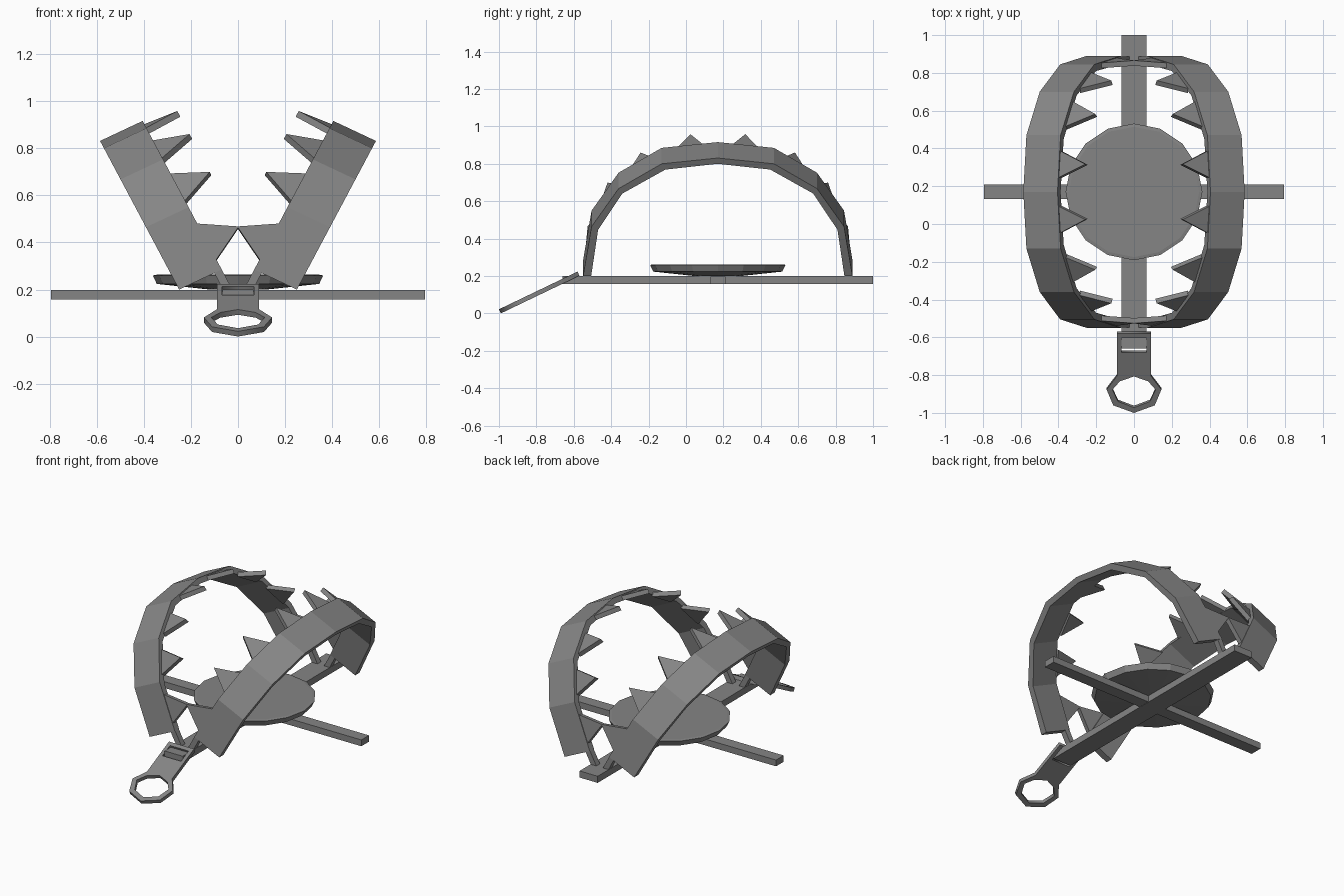
import bpy, bmesh, math
from mathutils import Vector

if "Cube" in bpy.data.objects:
    bpy.data.objects.remove(bpy.data.objects["Cube"])

CY = 0.17                                   # centre of trap along y
U = Vector((0.47, 0, 0.883))                # arch height direction (tilted jaw)
T = Vector((-0.905, 0, 0.425))              # across the band, toward the teeth
O = Vector((0.25, CY, 0.20))                # foot of the jaw

iron = bpy.data.materials.new("dark_iron")
iron.diffuse_color = (0.235, 0.235, 0.235, 1)
iron.use_nodes = True
iron.node_tree.nodes["Principled BSDF"].inputs["Base Color"].default_value = iron.diffuse_color


def jaw(y, s, t):
    return O + Vector((0, y, 0)) + U * s + T * t


def finish(name, bm):
    bmesh.ops.recalc_face_normals(bm, faces=bm.faces)
    me = bpy.data.meshes.new(name)
    bm.to_mesh(me)
    bm.free()
    me.materials.append(iron)
    ob = bpy.data.objects.new(name, me)
    bpy.context.collection.objects.link(ob)
    return ob


def prism(bm, a, b):
    # closed solid between two matching point loops
    va, vb = [bm.verts.new(p) for p in a], [bm.verts.new(p) for p in b]
    n = len(a)
    bm.faces.new(va)
    bm.faces.new(vb[::-1])
    for i in range(n):
        j = (i + 1) % n
        bm.faces.new((va[i], vb[i], vb[j], va[j]))


def box(name, x0, x1, y0, y1, z0, z1):
    bm = bmesh.new()
    q = [(x0, y0), (x1, y0), (x1, y1), (x0, y1)]
    prism(bm, [(x, y, z0) for x, y in q], [(x, y, z1) for x, y in q])
    return finish(name, bm)


def mirror_x(ob):
    m = ob.modifiers.new("mirror", 'MIRROR')
    m.use_axis = (True, False, False)
    m.use_mirror_merge = False


# crossed base bars
box("long_base_bar", -0.065, 0.065, -0.66, 1.0, 0.157, 0.20)
box("cross_base_bar", -0.795, 0.795, 0.132, 0.21, 0.158, 0.199)

# trigger plate: shallow 16-sided disc
bm = bmesh.new()
rings = []
for r, z in [(0.12, 0.20), (0.345, 0.224), (0.362, 0.26), (0.345, 0.263)]:
    rings.append([bm.verts.new((r * math.sin(k * math.pi / 8), CY + r * math.cos(k * math.pi / 8), z))
                  for k in range(16)])
bm.faces.new(rings[0])
bm.faces.new(rings[-1])
for a, b in zip(rings, rings[1:]):
    for k in range(16):
        j = (k + 1) % 16
        bm.faces.new((a[k], a[j], b[j], b[k]))
finish("trigger_plate", bm)

# jaw band: faceted arch swept across its width
outer = [(0.72, 0), (0.675, 0.30), (0.53, 0.53), (0.30, 0.68), (0, 0.715)]
inner = [(0.677, 0), (0.64, 0.28), (0.51, 0.50), (0.28, 0.645), (0, 0.68)]


def whole(half):
    return half + [(-y, s) for y, s in half[-2::-1]]


bm = bmesh.new()
grid = [[bm.verts.new(jaw(y, s, t)) for y, s in whole(h)]
        for h, t in ((outer, 0), (outer, 0.2), (inner, 0.2), (inner, 0))]
for k in range(4):
    a, b = grid[k], grid[(k + 1) % 4]
    for i in range(len(a) - 1):
        bm.faces.new((a[i], a[i + 1], b[i + 1], b[i]))
for i in (0, -1):
    bm.faces.new([g[i] for g in grid])
mirror_x(finish("jaw_band", bm))

# triangular teeth: tip position, tangent (y, s), half width of base
bm = bmesh.new()
for y, s, dy, ds, w in [(0.145, 0.677, 0.99, -0.12, 0.073), (0.405, 0.568, 0.84, -0.54, 0.08),
                        (0.578, 0.39, 0.54, -0.84, 0.08), (0.682, 0.133, 0.15, -0.99, 0.09)]:
    for sg in (1, -1):
        loops = []
        for off in (-0.014, 0.014):
            py, ps = y - ds * off, s + dy * off
            loops.append([jaw(sg * (py - dy * w), ps - ds * w, 0.195),
                          jaw(sg * (py + dy * w), ps + ds * w, 0.195),
                          jaw(sg * py, ps, 0.35)])
        prism(bm, *loops)
mirror_x(finish("jaw_teeth", bm))

# narrow hinge tabs joining the jaws to the long bar
bm = bmesh.new()
for sg in (1, -1):
    loops = [[jaw(sg * y, s, t) for s, t in ((0.02, 0.165), (0.02, 0.2), (-0.1, 0.2), (-0.1, 0.165))]
             for y in (0.68, 0.717)]
    prism(bm, *loops)
mirror_x(finish("hinge_tabs", bm))

# sloping latch with slot and pull ring, drawn flat then sheared
right = [(0, -0.995), (0.11, -0.955), (0.145, -0.872), (0.09, -0.80), (0.09, -0.575)]
ring_hole = [(0, -0.967), (0.085, -0.935), (0.114, -0.872), (0.075, -0.828), (0, -0.802)]
outline = right + [(-x, y) for x, y in right[:0:-1]]
hole = ring_hole + [(-x, y) for x, y in ring_hole[-2:0:-1]]
slot = [(-0.067, -0.675), (0.067, -0.675), (0.067, -0.598), (-0.067, -0.598)]
cu = bpy.data.curves.new("latch", 'CURVE')
cu.dimensions = '2D'
cu.fill_mode = 'BOTH'
cu.extrude = 0.011
for pts in (outline, hole, slot):
    sp = cu.splines.new('POLY')
    sp.points.add(len(pts) - 1)
    for p, (x, y) in zip(sp.points, pts):
        p.co = (x, y, 0, 1)
    sp.use_cyclic_u = True
latch = bpy.data.objects.new("latch", cu)
bpy.context.collection.objects.link(latch)
bpy.context.view_layer.objects.active = latch
latch.select_set(True)
bpy.ops.object.convert(target='MESH')
latch = bpy.context.view_layer.objects.active
latch.data.materials.clear()
latch.data.materials.append(iron)
for v in latch.data.vertices:
    top = v.co.z > 0
    v.co.z += 0.0115 + 0.48 * (v.co.y + 0.995)
    v.co.y += -0.005 if top else 0.005
